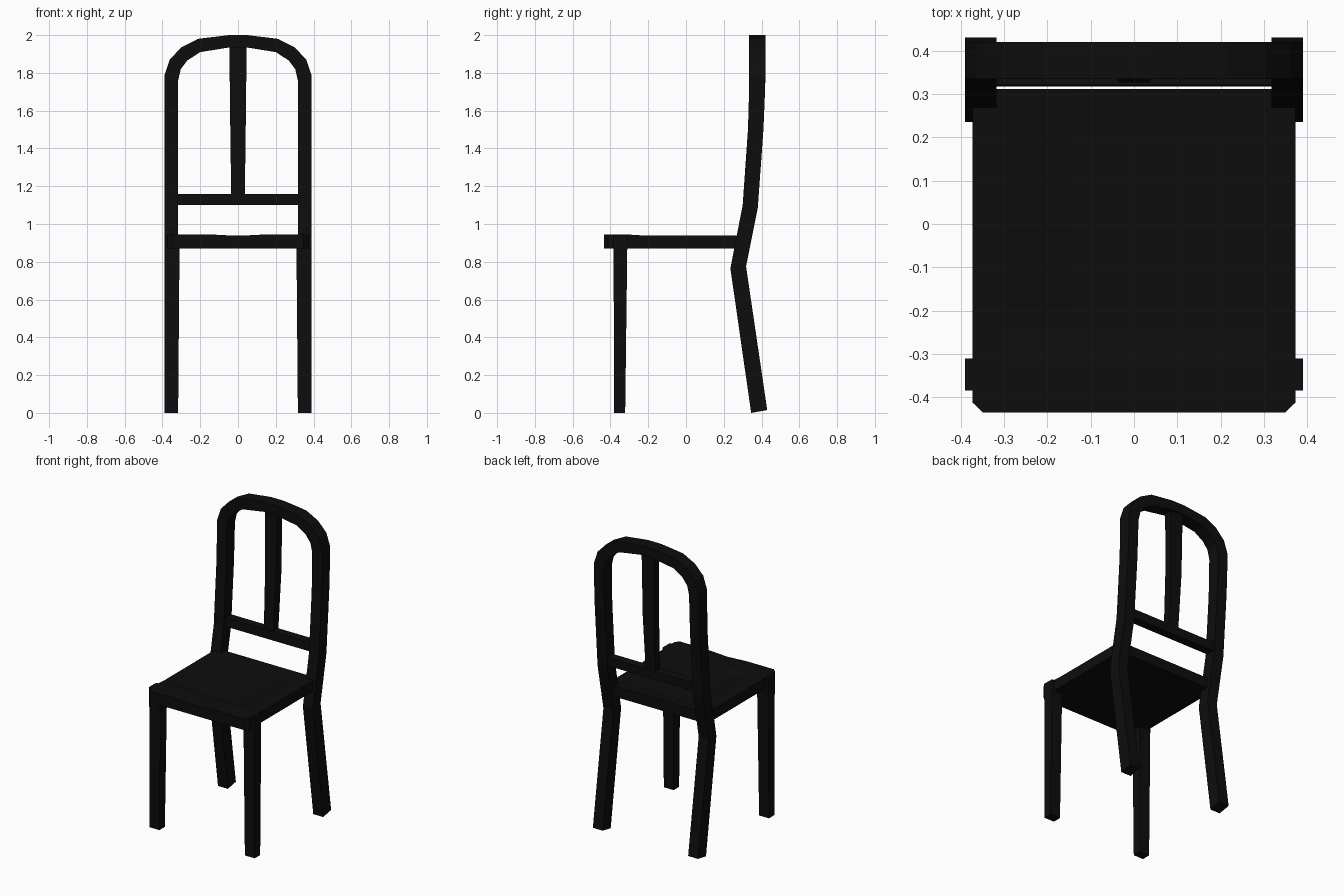
import bpy
import bmesh

cube = bpy.data.objects.get("Cube")
if cube:
    bpy.data.objects.remove(cube, do_unlink=True)

# Single near-black finish
black = bpy.data.materials.new("black_finish")
black.use_nodes = True
colour = (0.004, 0.004, 0.004, 1)
black.diffuse_color = colour
black.node_tree.nodes["Principled BSDF"].inputs["Base Color"].default_value = colour


def finish(name, bm):
    bmesh.ops.recalc_face_normals(bm, faces=bm.faces[:])
    mesh = bpy.data.meshes.new(name)
    bm.to_mesh(mesh)
    bm.free()
    mesh.materials.append(black)
    obj = bpy.data.objects.new(name, mesh)
    bpy.context.collection.objects.link(obj)
    return obj


def loft(name, rings):
    """Skin a row of equal rings and cap both ends."""
    bm = bmesh.new()
    rows = [[bm.verts.new(p) for p in ring] for ring in rings]
    n = len(rows[0])
    for a, b in zip(rows, rows[1:]):
        for i in range(n):
            j = (i + 1) % n
            bm.faces.new((a[i], a[j], b[j], b[i]))
    bm.faces.new(rows[0][::-1])
    bm.faces.new(rows[-1])
    return finish(name, bm)


def rect(x0, x1, y0, y1, z):
    return [(x0, y0, z), (x1, y0, z), (x1, y1, z), (x0, y1, z)]


# Back frame: rear legs, posts and arch in one sweep
# Post nodes: front y, front z, back y, back z
post = [(0.345, 0, 0.43, 0.015), (0.235, 0.765, 0.318, 0.775),
        (0.30, 1.10, 0.38, 1.085), (0.328, 1.50, 0.41, 1.50),
        (0.333, 1.67, 0.417, 1.67)]
# Arch nodes: outer x, outer z, inner x, inner z
arch = [(0.39, 1.785, 0.317, 1.76), (0.362, 1.87, 0.303, 1.82),
        (0.30, 1.935, 0.268, 1.866), (0.212, 1.98, 0.20, 1.91),
        (0.05, 2.0, 0.045, 1.935)]
half = [[(0.39, f, fz), (0.317, f, fz), (0.317, b, bz), (0.39, b, bz)]
        for f, fz, b, bz in post]
half += [[(ox, 0.334, oz), (ix, 0.334, iz), (ix, 0.42, iz), (ox, 0.42, oz)]
         for ox, oz, ix, iz in arch]
other = [[(-x, y, z) for x, y, z in ring] for ring in reversed(half)]
loft("back_frame", half + other)

# Front legs, slightly tapered
for side, name in ((1, "front_leg_left"), (-1, "front_leg_right")):
    loft(name, [rect(side * 0.317, side * 0.39, -0.38, -0.322, 0),
                rect(side * 0.309, side * 0.39, -0.384, -0.31, 0.942)])

# Cross rail and centre splat
loft("cross_rail", [rect(-0.33, 0.33, 0.317, 0.375, 1.10),
                    rect(-0.33, 0.33, 0.32, 0.378, 1.158)])
loft("centre_splat", [rect(-0.036, 0.036, 0.325, 0.375, 1.14),
                      rect(-0.041, 0.041, 0.345, 0.40, 1.52),
                      rect(-0.046, 0.046, 0.35, 0.405, 1.96)])

# Seat: chamfered front corners, rear notched around the posts
bm = bmesh.new()
right_edge = [(0.348, -0.435), (0.372, -0.412), (0.372, 0.272),
              (0.317, 0.272), (0.317, 0.311)]
outline = right_edge + [(-x, y) for x, y in reversed(right_edge)]
base = bm.faces.new([bm.verts.new((x, y, 0.87)) for x, y in outline])
top = bmesh.ops.extrude_face_region(bm, geom=[base])["geom"]
bmesh.ops.translate(bm, vec=(0, 0, 0.07),
                    verts=[v for v in top if isinstance(v, bmesh.types.BMVert)])


def cut(co, no):
    bmesh.ops.bisect_plane(bm, geom=bm.verts[:] + bm.edges[:] + bm.faces[:],
                           plane_co=co, plane_no=no)


for x in (-0.3, -0.15, 0, 0.15, 0.3):
    cut((x, 0, 0), (1, 0, 0))
for y in (-0.32, -0.24, 0, 0.2):
    cut((0, y, 0), (0, 1, 0))
# Raised front corners and shallow dished middle
for v in bm.verts:
    if v.co.z > 0.9:
        x, y = abs(v.co.x), v.co.y
        if y < -0.3:
            v.co.z += 0.005 if x > 0.14 else -0.003
        elif x < 0.2 and y < 0.25:
            v.co.z -= 0.014
finish("seat", bm)
